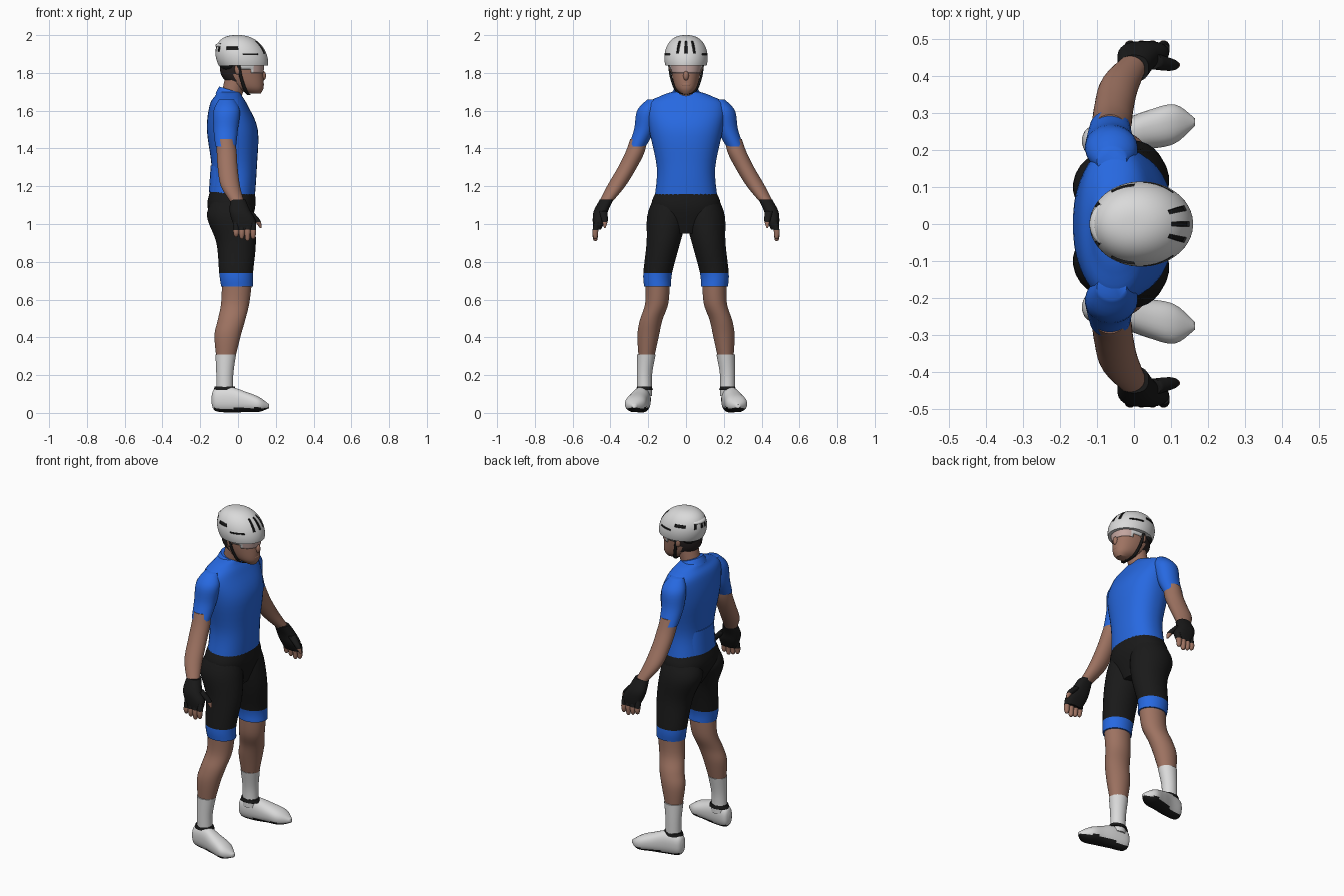
import bpy, bmesh
from math import cos, sin, pi, atan2, degrees, radians, copysign

default_cube = bpy.data.objects.get("Cube")
if default_cube:
    bpy.data.objects.remove(default_cube, do_unlink=True)


def material(name, red, green, blue_part):
    mat = bpy.data.materials.new(name)
    mat.use_nodes = True
    mat.diffuse_color = (red, green, blue_part, 1)
    shader = mat.node_tree.nodes["Principled BSDF"]
    shader.inputs["Base Color"].default_value = mat.diffuse_color
    shader.inputs["Roughness"].default_value = 0.7
    return mat


blue = material("jersey blue", 0.02, 0.14, 0.75)
black = material("fabric black", 0.01, 0.01, 0.01)
white = material("white", 0.7, 0.7, 0.7)
skin = material("skin", 0.34, 0.17, 0.12)
lens = material("lens pink", 0.55, 0.38, 0.35)
hair = material("dark hair", 0.02, 0.015, 0.015)


def blend(p, q, r, s, t):
    """Catmull-Rom value between q and r."""
    cubic = 3 * (q - r) + s - p
    square = 2 * p - 5 * q + 4 * r - s
    return q + t * (r - p + t * (square + t * cubic)) / 2


def smooth_rings(knots, steps):
    padded = [knots[0], *knots, knots[-1]]
    rings = []
    for group in zip(padded, padded[1:], padded[2:], padded[3:]):
        for k in range(steps):
            rings.append([blend(*values, k / steps) for values in zip(*group)])
    return rings + [knots[-1]]


def ring_points(ring, sides, power, lean, along_x):
    x, y, z, width, depth = ring
    for j in range(sides):
        angle = 2 * pi * (j - 0.5) / sides
        c, s = cos(angle), sin(angle)
        u = width * copysign(abs(c) ** (2 / power), c)
        v = depth * copysign(abs(s) ** (2 / power), s)
        yield (x, y + u, z + v) if along_x else (x + u, y + v, z - lean * u)


def loft(name, knots, mats, mirror=False, along_x=False, sides=28, power=2,
         steps=5, lean=0, paint=None, keep=None, sink=False):
    """Skin smoothed rings of (x, y, z, half width, half depth)."""
    bm = bmesh.new()
    loops = [[bm.verts.new(p) for p in ring_points(ring, sides, power, lean, along_x)]
             for ring in smooth_rings(knots, steps)]
    for low, high in zip(loops, loops[1:]):
        for j in range(sides):
            bm.faces.new((low[j - 1], low[j], high[j], high[j - 1]))
    bm.faces.new(loops[0])
    bm.faces.new(loops[-1])
    bmesh.ops.recalc_face_normals(bm, faces=bm.faces)
    if keep:
        unwanted = [f for f in bm.faces
                    if len(f.verts) > 4 or not keep(f.calc_center_median())]
        bmesh.ops.delete(bm, geom=unwanted, context="FACES")
    if paint:
        for face in bm.faces:
            face.material_index = int(paint(face.calc_center_median(), face.normal))
    if sink:
        holes = [f for f in bm.faces if f.material_index == 1]
        bmesh.ops.inset_region(bm, faces=holes, thickness=0.001, depth=-0.006)
    mesh = bpy.data.meshes.new(name)
    bm.to_mesh(mesh)
    bm.free()
    mesh.shade_smooth()
    mesh.set_sharp_from_angle(angle=radians(50))
    for mat in mats:
        mesh.materials.append(mat)
    part = bpy.data.objects.new(name, mesh)
    bpy.context.collection.objects.link(part)
    if mirror:
        modifier = part.modifiers.new("mirror", "MIRROR")
        modifier.use_axis = (False, True, False)
    return part


def trunk(name, knots, mats, **options):
    """Central part from (x, z, half width, half depth)."""
    return loft(name, [(x, 0, z, w, d) for x, z, w, d in knots], mats, **options)


def limbs(name, knots, squash, mats, **options):
    """Mirrored pair from (x, y, z, radius), flattened sideways by squash."""
    rings = [(x, y, z, r, r * squash) for x, y, z, r in knots]
    return loft(name, rings, mats, mirror=True, **options)


def ball(name, centre, size, mats, mirror=False):
    """Ellipsoid from its centre and half sizes."""
    x, y, z = centre
    a, b, c = size
    turns = [pi * (k + 0.1) / 12.2 for k in range(13)]
    rings = [(x, y, z - c * cos(t), a * sin(t), b * sin(t)) for t in turns]
    return loft(name, rings, mats, mirror=mirror, steps=1)


# Jersey: torso, collar, pockets and sleeves
trunk("jersey", [(-.03, 1.15, .12, .165), (-.02, 1.3, .12, .155),
                 (-.03, 1.5, .135, .195), (-.05, 1.63, .1, .205),
                 (-.05, 1.68, .07, .13), (-.05, 1.7, .06, .07)],
      [blue], sides=40, power=2.3)
trunk("collar", [(-.05, 1.67, .07, .09), (-.04, 1.71, .06, .065)], [blue], lean=.3)
trunk("back_pockets", [(-.05, 1.17, .105, .13), (-.045, 1.31, .1, .125)],
      [blue], power=2.5)
limbs("sleeves", [(-.06, .17, 1.66, .04), (-.06, .2, 1.6, .07),
                  (-.065, .22, 1.5, .065), (-.065, .26, 1.41, .055)], .85, [blue])

# Shorts with blue leg bands
trunk("shorts_hips", [(-.03, 1.17, .12, .16), (-.035, 1.08, .125, .18),
                      (-.02, .95, .07, .07)], [black], sides=36, power=2.3)
limbs("shorts_legs", [(-.035, .09, 1.13, .1), (-.04, .1, 1.04, .125),
                      (-.01, .12, .9, .105), (-.01, .15, .74, .09),
                      (-.005, .15, .67, .085)], .85, [black, blue],
      paint=lambda centre, normal: centre.z < .74)

# Legs, socks and shoes
limbs("legs", [(-.005, .15, .7, .08), (-.015, .155, .58, .075),
               (-.035, .185, .49, .073), (-.055, .2, .41, .07),
               (-.065, .21, .29, .05)], .82, [skin])
limbs("socks", [(-.065, .21, .31, .055), (-.07, .22, .2, .045),
                (-.07, .22, .09, .045)], .9, [white])
limbs("shoe_collars", [(-.07, .22, .12, .06), (-.07, .22, .14, .053)], .75, [black])
loft("shoes", [(-.14, .225, .07, .01, .02), (-.12, .225, .07, .037, .06),
               (-.04, .235, .07, .045, .068), (.04, .255, .058, .053, .054),
               (.11, .27, .045, .053, .04), (.165, .275, .035, .01, .01)],
     [white, black], mirror=True, along_x=True, power=2.3,
     paint=lambda centre, normal: normal.z < -.45)

# Arms, gloves, fingers and thumbs
limbs("arms", [(-.065, .25, 1.45, .048), (-.06, .27, 1.38, .053),
               (-.055, .31, 1.3, .053), (-.04, .37, 1.2, .051),
               (0, .43, 1.11, .035)], .95, [skin])
loft("gloves", [(0, .42, 1.13, .04, .036), (.01, .45, 1.07, .055, .038),
                (.03, .46, 1.02, .063, .034), (.04, .47, .97, .05, .02)],
     [black], mirror=True, power=2.4)
for i, finger in enumerate(("little", "ring", "middle", "index")):
    x, tip = -.01 + .03 * i, .91 + .01 * abs(i - 2)
    limbs(finger + "_fingers", [(x, .47, 1.01, .017), (x, .48, .96, .016),
                                (x, .48, tip + .01, .012), (x, .48, tip, .004)],
          1, [black, skin], sides=12, paint=lambda centre, normal: centre.z < .97)
limbs("thumbs", [(.05, .44, 1.07, .025), (.1, .43, 1.02, .018), (.12, .43, .98, .005)],
      .9, [black, skin], sides=14, paint=lambda centre, normal: centre.z < 1.01)

# Neck, head and facial features
trunk("neck", [(-.04, 1.66, .055, .055), (-.005, 1.79, .06, .06)], [skin])
trunk("head", [(.09, 1.69, .03, .025), (.06, 1.72, .075, .055),
               (.025, 1.78, .11, .073), (.015, 1.85, .11, .08),
               (.01, 1.92, .095, .075)], [skin, hair], sides=40, power=2.2,
      paint=lambda centre, normal: centre.x < -.015 and centre.z > 1.75)
ball("nose", (.133, 0, 1.785), (.015, .015, .025), [skin])
ball("lips", (.128, 0, 1.738), (.01, .025, .01), [skin])
ball("ears", (0, .08, 1.82), (.018, .012, .03), [skin], mirror=True)

# Wraparound glasses with white top rim and temples
glasses = trunk("glasses", [(.03, 1.8, .105, .08), (.03, 1.85, .11, .09)],
                [lens, white], sides=48, power=2.3,
                keep=lambda c: c.x > .075 or (c.x > 0 and c.z > 1.825),
                paint=lambda c, normal: c.x < .08 or c.z > 1.84)
glasses.modifiers.new("thickness", "SOLIDIFY").thickness = .003


# Helmet with recessed dark vents, rear cradle and chin straps
def is_vent(centre, normal):
    turn = atan2(centre.y / .114, (centre.x - .012) / .13)
    column = abs(round(degrees(turn) / 7.5))
    front = column in (0, 3) and 1.9 < centre.z < 1.967
    side = 7 <= column <= 11 and 1.89 < centre.z < 1.9
    upper = 13 <= column <= 16 and 1.925 < centre.z < 1.935
    rear = column in (20, 23) and 1.91 < centre.z < 1.955
    return front or side or upper or rear


dome = []
for k in range(25):
    rise = radians(-20 + 4.5 * k)
    girth = cos(rise) ** .8
    dome.append((.02 - .025 * sin(rise), 1.88 + .12 * sin(rise),
                 .137 * girth, .115 * girth))
trunk("helmet", dome, [white, black], sides=48, steps=1, paint=is_vent, sink=True)
ball("helmet_tail", (-.07, 0, 1.945), (.05, .06, .018), [white])
ball("helmet_cradle", (-.045, 0, 1.85), (.055, .083, .05), [black])
limbs("helmet_straps", [(0, .09, 1.86, .009), (.015, .08, 1.78, .009),
                        (.04, .05, 1.705, .01), (.06, 0, 1.683, .01)],
      .7, [black], sides=10)
